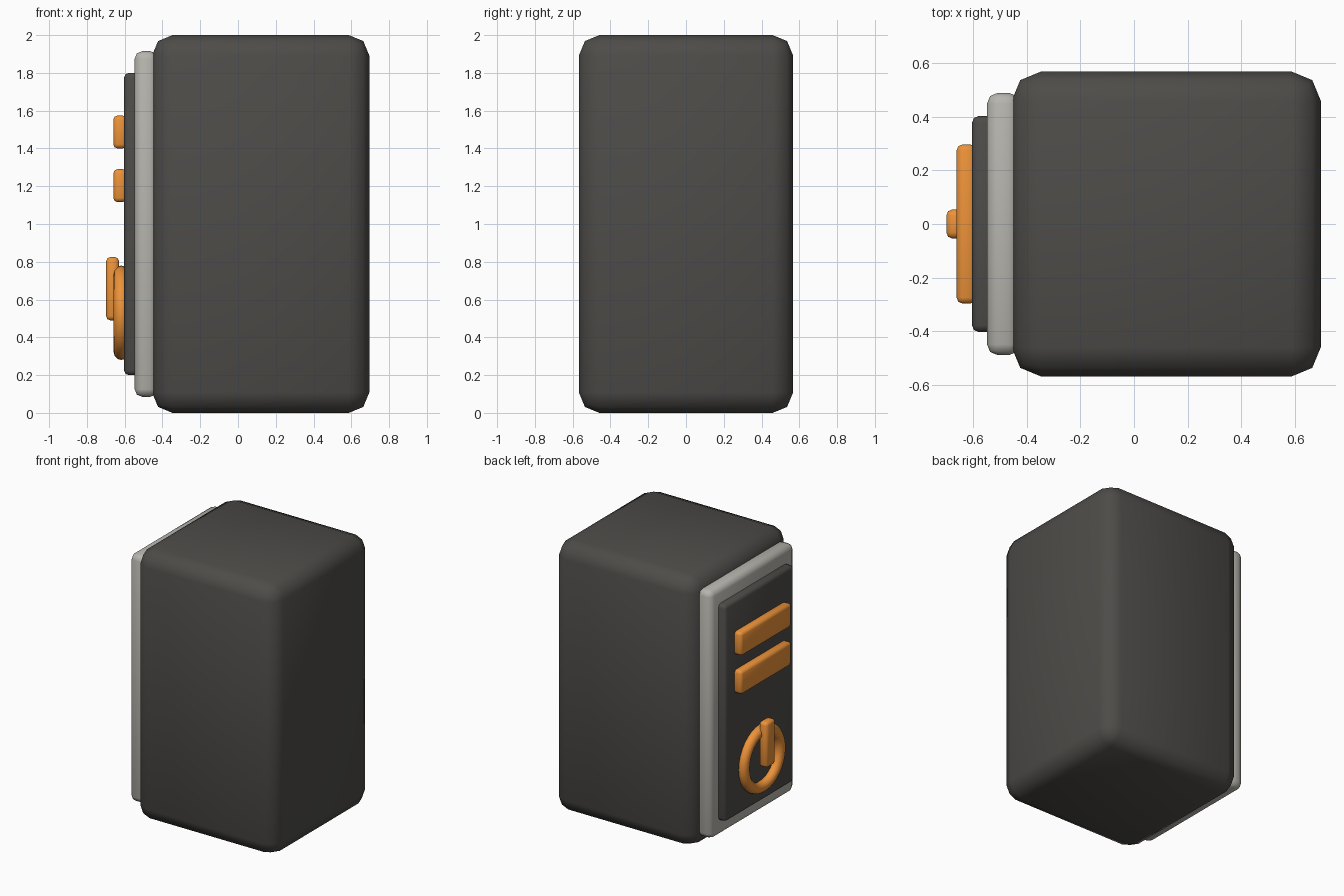
import bpy, math

if "Cube" in bpy.data.objects:
    bpy.data.objects.remove(bpy.data.objects["Cube"])


def material(name, rgb):
    m = bpy.data.materials.new(name)
    m.diffuse_color = (*rgb, 1)
    m.use_nodes = True
    m.node_tree.nodes["Principled BSDF"].inputs["Base Color"].default_value = m.diffuse_color
    return m


DARK = material("dark_shell", (0.075, 0.072, 0.066))
LIGHT = material("light_trim", (0.47, 0.46, 0.42))
ORANGE = material("orange", (0.85, 0.29, 0.04))


def box(name, x, y_half, z, bevel, mat, segments=2):
    """Rounded box from x and z ranges, symmetric in y."""
    bpy.ops.mesh.primitive_cube_add(
        size=1, location=((x[0] + x[1]) / 2, 0, (z[0] + z[1]) / 2))
    ob = bpy.context.object
    ob.name = name
    ob.scale = (x[1] - x[0], 2 * y_half, z[1] - z[0])
    bpy.ops.object.transform_apply(location=False, rotation=False, scale=True)
    mod = ob.modifiers.new("rounding", 'BEVEL')
    mod.width = bevel
    mod.segments = segments
    ob.data.materials.append(mat)
    bpy.ops.object.shade_smooth()
    return ob


# Main body and stacked front panels
box("case", (-0.455, 0.695), 0.567, (0, 2), 0.108, DARK)
box("face_frame", (-0.547, -0.425), 0.488, (0.085, 1.915), 0.04, LIGHT)
box("face_panel", (-0.603, -0.50), 0.402, (0.2, 1.8), 0.025, DARK)

# Drive bay bars
for i, z in enumerate((1.487, 1.203)):
    box(f"drive_bar_{i + 1}", (-0.66, -0.588), 0.296, (z - 0.087, z + 0.087), 0.022, ORANGE)

# Power button ring and stem
bpy.ops.mesh.primitive_torus_add(
    major_radius=0.21, minor_radius=0.04, major_segments=32, minor_segments=12,
    location=(-0.618, 0, 0.53), rotation=(0, math.pi / 2, 0))
ring = bpy.context.object
ring.name = "power_ring"
ring.data.materials.append(ORANGE)
bpy.ops.object.shade_smooth()
box("power_stem", (-0.698, -0.63), 0.054, (0.49, 0.825), 0.022, ORANGE)
